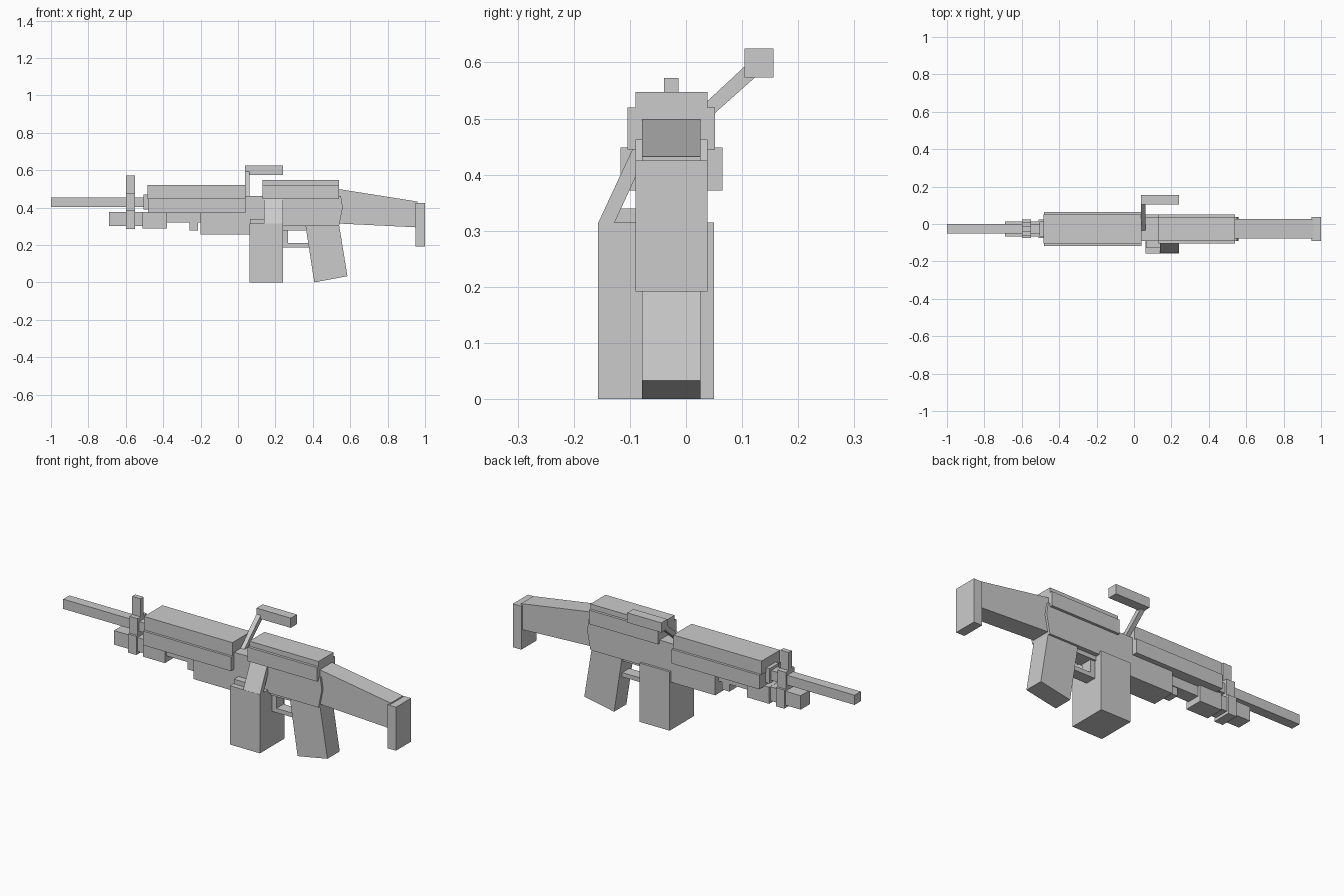
import bpy, bmesh

CY = -0.026  # centre plane of the gun


def prism(name, pts, a, b, axis):
    """Extrude a 2D profile from a to b along 'y' (points x,z) or 'x' (points y,z)."""
    bm = bmesh.new()
    place = (lambda p, d: (p[0], d, p[1])) if axis == 'y' else (lambda p, d: (d, p[0], p[1]))
    lo = [bm.verts.new(place(p, a)) for p in pts]
    hi = [bm.verts.new(place(p, b)) for p in pts]
    bm.faces.new(lo)
    bm.faces.new(hi[::-1])
    n = len(pts)
    for i in range(n):
        j = (i + 1) % n
        bm.faces.new((lo[j], lo[i], hi[i], hi[j]))
    bmesh.ops.recalc_face_normals(bm, faces=bm.faces)
    me = bpy.data.meshes.new(name)
    bm.to_mesh(me)
    bm.free()
    ob = bpy.data.objects.new(name, me)
    bpy.context.collection.objects.link(ob)
    return ob


def box(name, x0, x1, z0, z1, half, cy=CY):
    return prism(name, [(x0, z0), (x1, z0), (x1, z1), (x0, z1)], cy - half, cy + half, 'y')


# barrel and front sight
box("barrel", -1.0, 0.14, 0.403, 0.455, 0.026)
box("barrel_collar", -0.505, -0.47, 0.39, 0.47, 0.04)
box("front_sight_post", -0.60, -0.55, 0.46, 0.572, 0.013)
box("front_sight_block", -0.60, -0.55, 0.38, 0.475, 0.038)
box("gas_block", -0.60, -0.55, 0.285, 0.385, 0.05)

# gas tube and bipod mount under the barrel
box("gas_tube", -0.69, -0.50, 0.30, 0.375, 0.04)
box("bipod_mount", -0.51, -0.38, 0.287, 0.376, 0.05)
box("gas_rod", -0.39, -0.19, 0.32, 0.376, 0.035)
box("front_lug", -0.26, -0.215, 0.278, 0.33, 0.03)

# handguard in two tiers plus lower cover
box("handguard_lower", -0.48, 0.04, 0.372, 0.448, 0.091)
box("handguard_upper", -0.485, 0.04, 0.446, 0.52, 0.078)
box("handguard_underside", -0.20, 0.07, 0.255, 0.38, 0.064)

# receiver and feed cover
prism("receiver", [(0.03, 0.30), (0.54, 0.30), (0.56, 0.40), (0.55, 0.463), (0.03, 0.463)],
      CY - 0.064, CY + 0.064, 'y')
box("feed_cover_lower", 0.13, 0.54, 0.445, 0.52, 0.078)
box("feed_cover_upper", 0.13, 0.54, 0.515, 0.547, 0.064)

# ammunition box, ledge and slanted feed chute
box("ammo_box", 0.062, 0.24, 0.0, 0.315, 0.1035, -0.0535)
box("ammo_box_ledge", 0.065, 0.14, 0.31, 0.34, 0.03, -0.098)
prism("feed_chute", [(-0.157, 0.313), (-0.128, 0.313), (-0.088, 0.40), (-0.088, 0.446), (-0.095, 0.446)],
      0.14, 0.24, 'x')

# grip and trigger guard
prism("pistol_grip", [(0.36, 0.31), (0.408, 0.0), (0.585, 0.033), (0.54, 0.31)],
      CY - 0.052, CY + 0.052, 'y')
box("trigger_housing", 0.235, 0.38, 0.278, 0.31, 0.04)
box("trigger_guard_front", 0.235, 0.267, 0.187, 0.30, 0.03)
box("trigger_guard_bottom", 0.235, 0.385, 0.187, 0.21, 0.03)

# stock and butt plate
prism("stock", [(0.53, 0.315), (0.96, 0.294), (0.96, 0.432), (0.53, 0.50)],
      CY - 0.052, CY + 0.052, 'y')
box("butt_plate", 0.95, 1.0, 0.192, 0.425, 0.064)

# folding carry handle
prism("handle_arm", [(-0.02, 0.446), (0.125, 0.575), (0.11, 0.598), (-0.035, 0.463)], 0.037, 0.062, 'x')
box("carry_handle", 0.037, 0.24, 0.573, 0.625, 0.026, 0.13)
